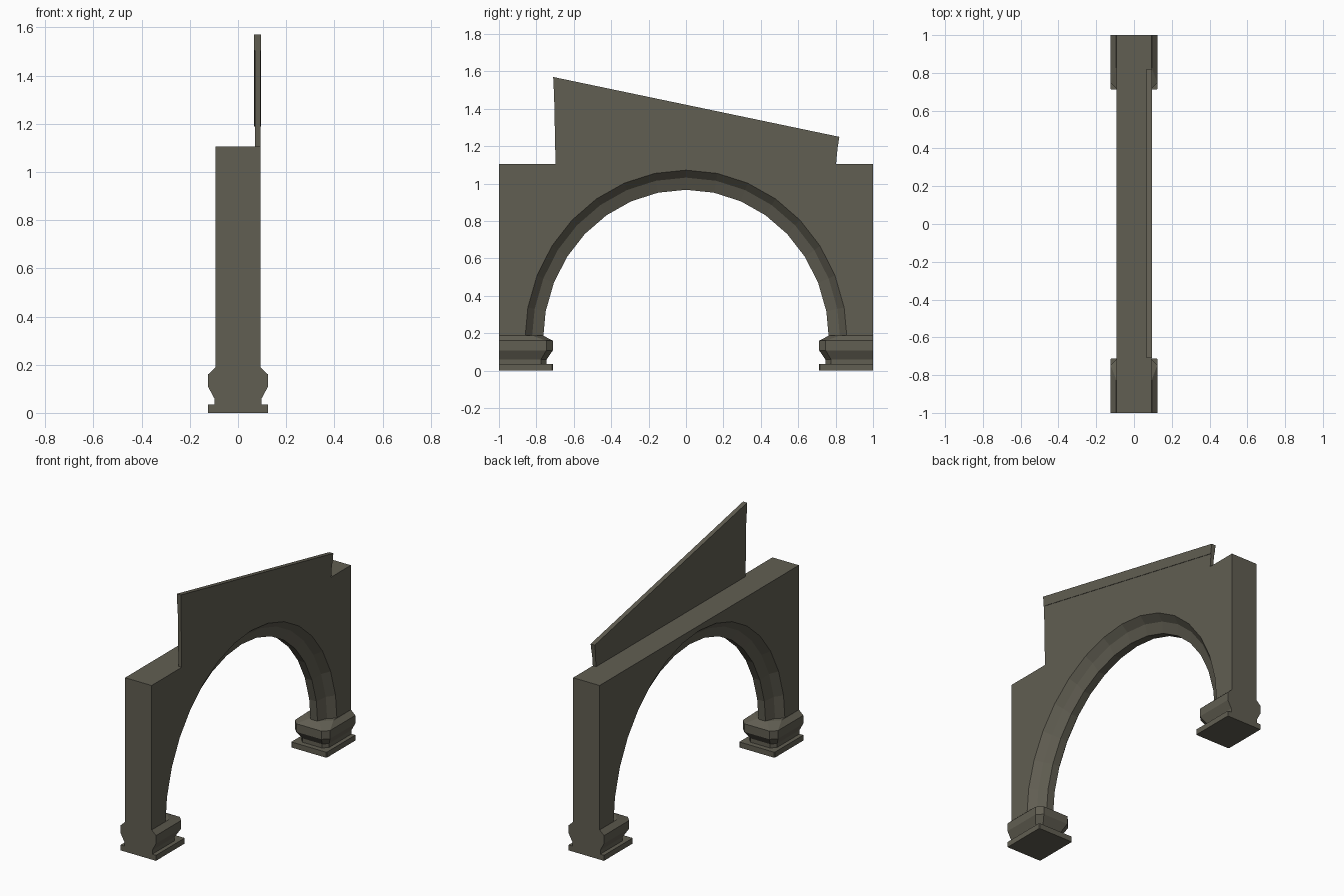
import bpy, bmesh, math

if "Cube" in bpy.data.objects:
    bpy.data.objects.remove(bpy.data.objects["Cube"])

stone = bpy.data.materials.new("olive grey stone")
stone.diffuse_color = (0.12, 0.113, 0.085, 1)
stone.use_nodes = True
stone.node_tree.nodes["Principled BSDF"].inputs["Base Color"].default_value = stone.diffuse_color


def loft(name, rings):
    """Skin matching rings of points and cap both ends."""
    bm = bmesh.new()
    rows = [[bm.verts.new(p) for p in ring] for ring in rings]
    n = len(rows[0])
    for a, b in zip(rows, rows[1:]):
        for i in range(n):
            j = (i + 1) % n
            bm.faces.new((a[i], a[j], b[j], b[i]))
    bm.faces.new(rows[0])
    bm.faces.new(rows[-1])
    bmesh.ops.recalc_face_normals(bm, faces=bm.faces)
    me = bpy.data.meshes.new(name)
    bm.to_mesh(me)
    bm.free()
    me.materials.append(stone)
    ob = bpy.data.objects.new(name, me)
    bpy.context.collection.objects.link(ob)
    return ob


# Arched wall: the opening narrows in moulded steps towards the middle
SPRING, TOP, FOOT, SEG = 0.16, 1.105, 0.10, 16


def wall_ring(x, a, b):
    pts = [(-1, FOOT), (-a, FOOT)]
    for i in range(SEG + 1):
        t = math.pi * (1 - i / SEG)
        pts.append((a * math.cos(t), SPRING + b * math.sin(t)))
    pts += [(a, FOOT), (1, FOOT), (1, TOP), (-1, TOP)]
    return [(x, y, z) for y, z in pts]


half = [(0.093, 0.862, 0.912), (0.05, 0.825, 0.872), (0.025, 0.765, 0.807)]
profile = [(-x, a, b) for x, a, b in half] + half[::-1]
loft("arched_wall", [wall_ring(*p) for p in profile])

# Moulded pier bases: (height, half width, inner y, corner cut)
plinth = [(0.0, 0.124, 0.712, 0.004), (0.035, 0.124, 0.712, 0.004)]
moulding = [(0.035, 0.098, 0.745, 0.03), (0.06, 0.098, 0.745, 0.03),
            (0.108, 0.124, 0.712, 0.035), (0.16, 0.124, 0.712, 0.035),
            (0.188, 0.094, 0.765, 0.06)]


def base_ring(side, z, w, y, c):
    plan = [(-w, 1), (-w, y + c), (-w + c, y), (w - c, y), (w, y + c), (w, 1)]
    return [(px, side * py, z) for px, py in plan]


for side, label in ((-1, "front"), (1, "back")):
    loft(label + "_plinth", [base_ring(side, *s) for s in plinth])
    loft(label + "_base_moulding", [base_ring(side, *s) for s in moulding])

# Sloping parapet plate, flush with the right face of the wall
plate = [(-0.697, 1.08), (0.80, 1.08), (0.815, 1.24), (-0.707, 1.56)]
loft("parapet_plate", [[(x, y, z) for y, z in plate] for x in (0.070, 0.093)])

# Coping strip along the sloping top edge
strip = [(-0.708, 1.505), (0.81, 1.188), (0.82, 1.25), (-0.71, 1.57)]
loft("coping_strip", [[(x, y, z) for y, z in strip] for x in (0.067, 0.096)])
